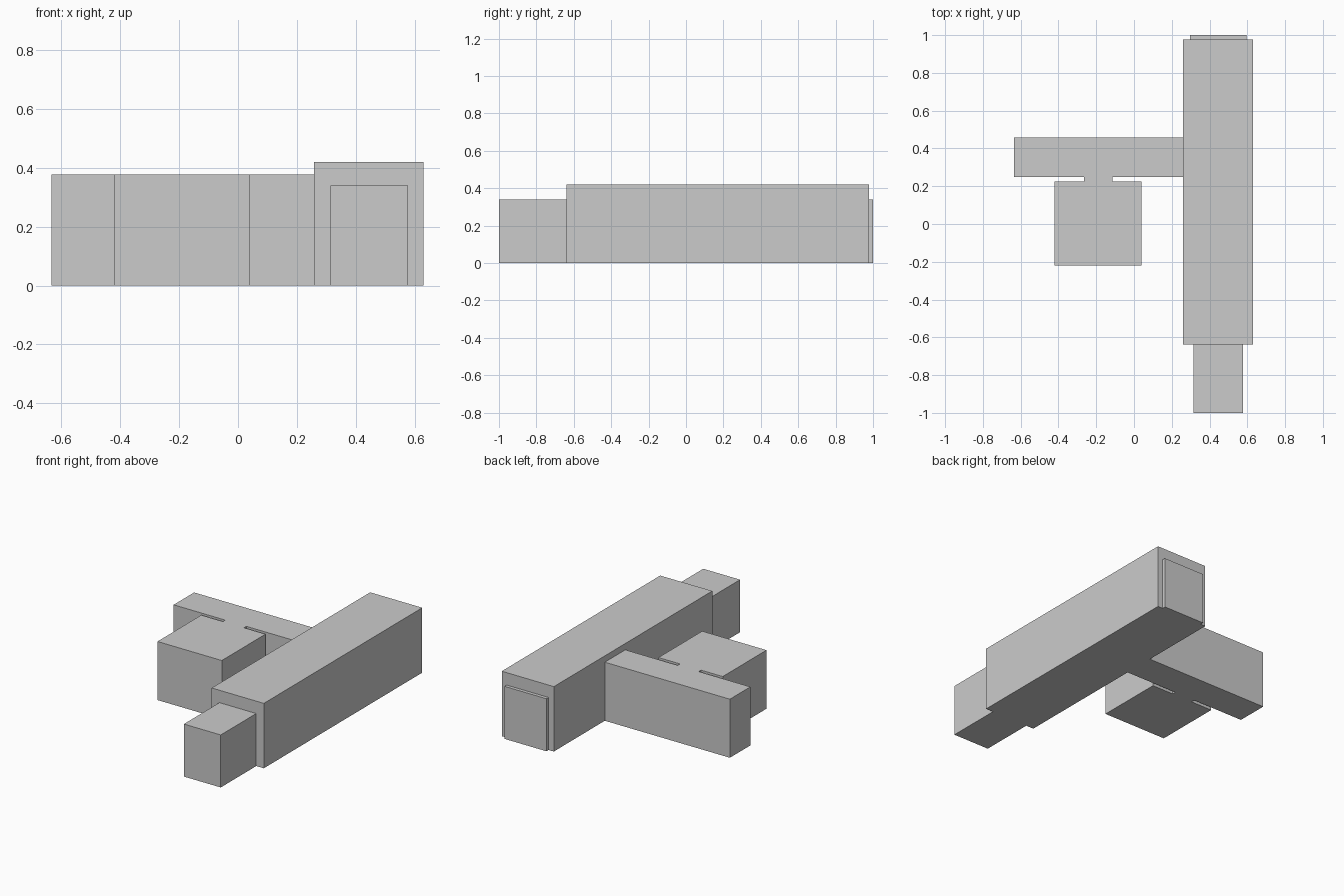
import bpy
import bmesh

if "Cube" in bpy.data.objects:
    bpy.data.objects.remove(bpy.data.objects["Cube"])


def prism(name, outline, height):
    """Extrude a counter-clockwise ground outline into a closed block."""
    bm = bmesh.new()
    base = bm.faces.new([bm.verts.new((x, y, 0)) for x, y in outline])
    top = bmesh.ops.extrude_face_region(bm, geom=[base], use_keep_orig=True)
    verts = [v for v in top["geom"] if isinstance(v, bmesh.types.BMVert)]
    bmesh.ops.translate(bm, verts=verts, vec=(0, 0, height))
    bmesh.ops.recalc_face_normals(bm, faces=bm.faces)
    mesh = bpy.data.meshes.new(name)
    bm.to_mesh(mesh)
    bm.free()
    obj = bpy.data.objects.new(name, mesh)
    bpy.context.collection.objects.link(obj)
    return obj


def box(name, x0, x1, y0, y1, height):
    return prism(name, [(x0, y0), (x1, y0), (x1, y1), (x0, y1)], height)


# Long main hall with its lower front annex and shallow rear bay
box("main_hall", 0.259, 0.631, -0.638, 0.978, 0.419)
box("front_annex", 0.314, 0.577, -1.0, -0.638, 0.339)
box("rear_bay", 0.296, 0.595, 0.978, 1.0, 0.339)

# Side wing, joined by a narrow neck to a square pavilion
prism("side_wing", [
    (-0.42, -0.221), (0.039, -0.221), (0.039, 0.225), (-0.115, 0.225),
    (-0.115, 0.249), (0.259, 0.249), (0.259, 0.458), (-0.634, 0.458),
    (-0.634, 0.249), (-0.265, 0.249), (-0.265, 0.225), (-0.42, 0.225),
], 0.378)
